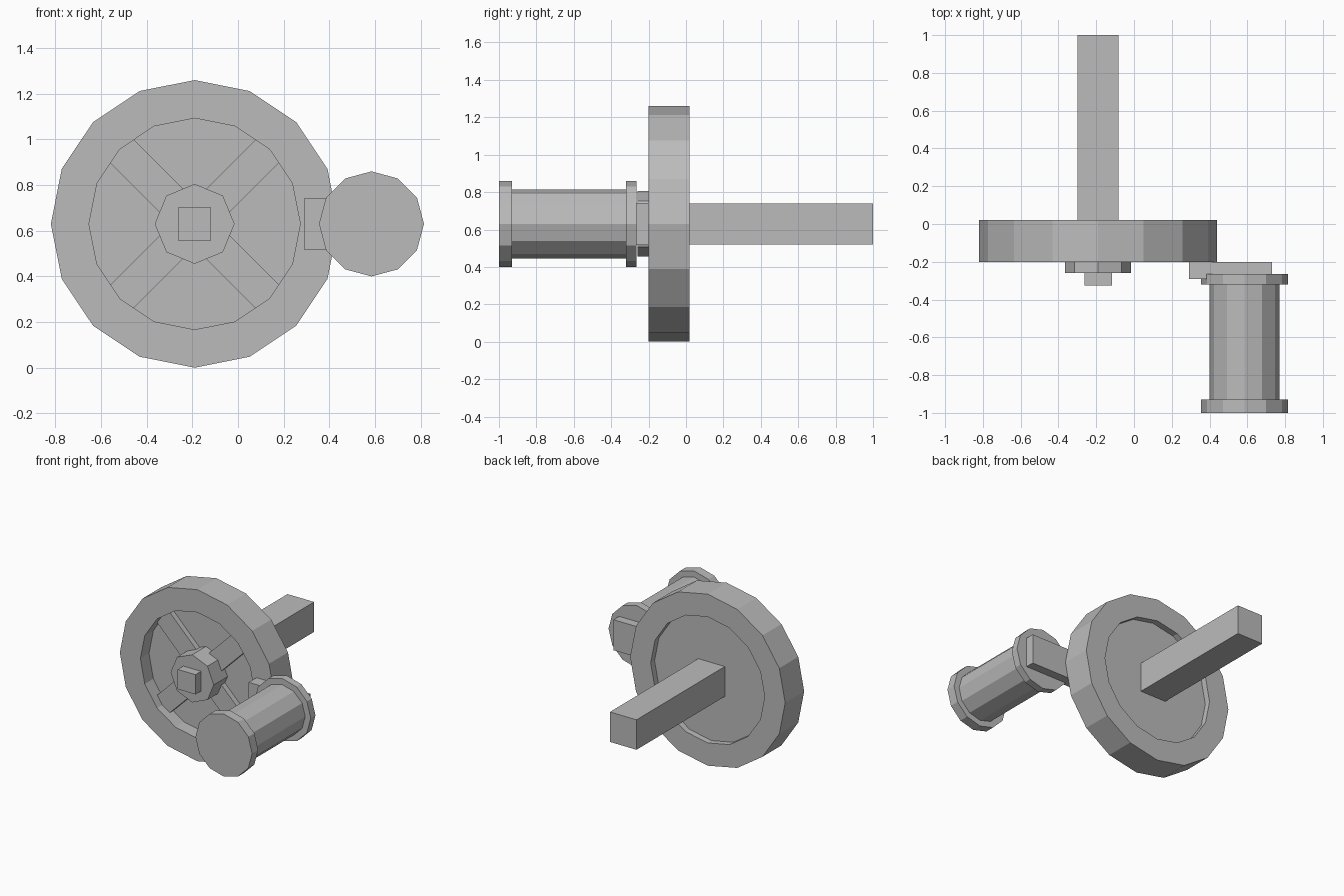
import bpy, bmesh, math
from mathutils import Matrix, Vector

if "Cube" in bpy.data.objects:
    bpy.data.objects.remove(bpy.data.objects["Cube"])

CX, CZ = -0.19, 0.63      # wheel axis
HX = 0.585                # handle axis

metal = bpy.data.materials.new("plain grey")
metal.diffuse_color = (0.5, 0.5, 0.5, 1)
metal.use_nodes = True
metal.node_tree.nodes["Principled BSDF"].inputs["Base Color"].default_value = metal.diffuse_color


def finish(name, bm):
    bmesh.ops.recalc_face_normals(bm, faces=bm.faces)
    mesh = bpy.data.meshes.new(name)
    bm.to_mesh(mesh)
    bm.free()
    mesh.materials.append(metal)
    obj = bpy.data.objects.new(name, mesh)
    bpy.context.collection.objects.link(obj)
    return obj


def lathe(name, x, sides, profile, closed=False):
    """Spin (radius, y) points round a y axis; an open profile gets end caps."""
    bm = bmesh.new()
    rings = []
    for r, y in profile:
        angles = [2 * math.pi * i / sides for i in range(sides)]
        rings.append([bm.verts.new((x + r * math.sin(a), y, CZ + r * math.cos(a)))
                      for a in angles])
    pairs = list(zip(rings, rings[1:]))
    if closed:
        pairs.append((rings[-1], rings[0]))
    else:
        bm.faces.new(rings[0])
        bm.faces.new(rings[-1])
    for a, b in pairs:
        for i in range(sides):
            j = (i + 1) % sides
            bm.faces.new((a[i], a[j], b[j], b[i]))
    return finish(name, bm)


def box(name, lo, hi, turn=0):
    """Box between two corners, turned about the y axis through its centre."""
    lo, hi = Vector(lo), Vector(hi)
    bm = bmesh.new()
    bmesh.ops.create_cube(bm, size=1, matrix=Matrix.Translation((lo + hi) / 2)
                          @ Matrix.Rotation(turn, 4, 'Y')
                          @ Matrix.Diagonal((*(hi - lo), 1)))
    return finish(name, bm)


# Wheel: heavy rim, recessed web and two crossing spoke bars
lathe("wheel_rim", CX, 16,
      [(0.63, -0.2), (0.63, 0.02), (0.463, 0.02), (0.463, -0.2)], closed=True)
lathe("wheel_web", CX, 16, [(0.47, -0.10), (0.47, -0.025)])
for i, turn in enumerate((math.pi / 4, -math.pi / 4)):
    box(f"spoke_bar_{i + 1}", (CX - 0.466, -0.14, CZ - 0.0725),
        (CX + 0.466, -0.06, CZ + 0.0725), turn)

# Hub, square nut and drive shaft
lathe("hub", CX, 8, [(0.175, -0.26), (0.175, -0.06)])
box("hub_nut", (CX - 0.0725, -0.325, CZ - 0.0725), (CX + 0.0725, -0.25, CZ + 0.0725))
box("drive_shaft", (CX - 0.108, -0.05, CZ - 0.11), (CX + 0.108, 1.0, CZ + 0.11))

# Crank handle: mounting block and flanged grip
box("handle_block", (0.29, -0.29, CZ - 0.112), (0.73, -0.2, CZ + 0.112))
lathe("handle_grip", HX, 12,
      [(0.23, -1.0), (0.23, -0.93), (0.185, -0.93),
       (0.185, -0.32), (0.23, -0.32), (0.23, -0.265)])
